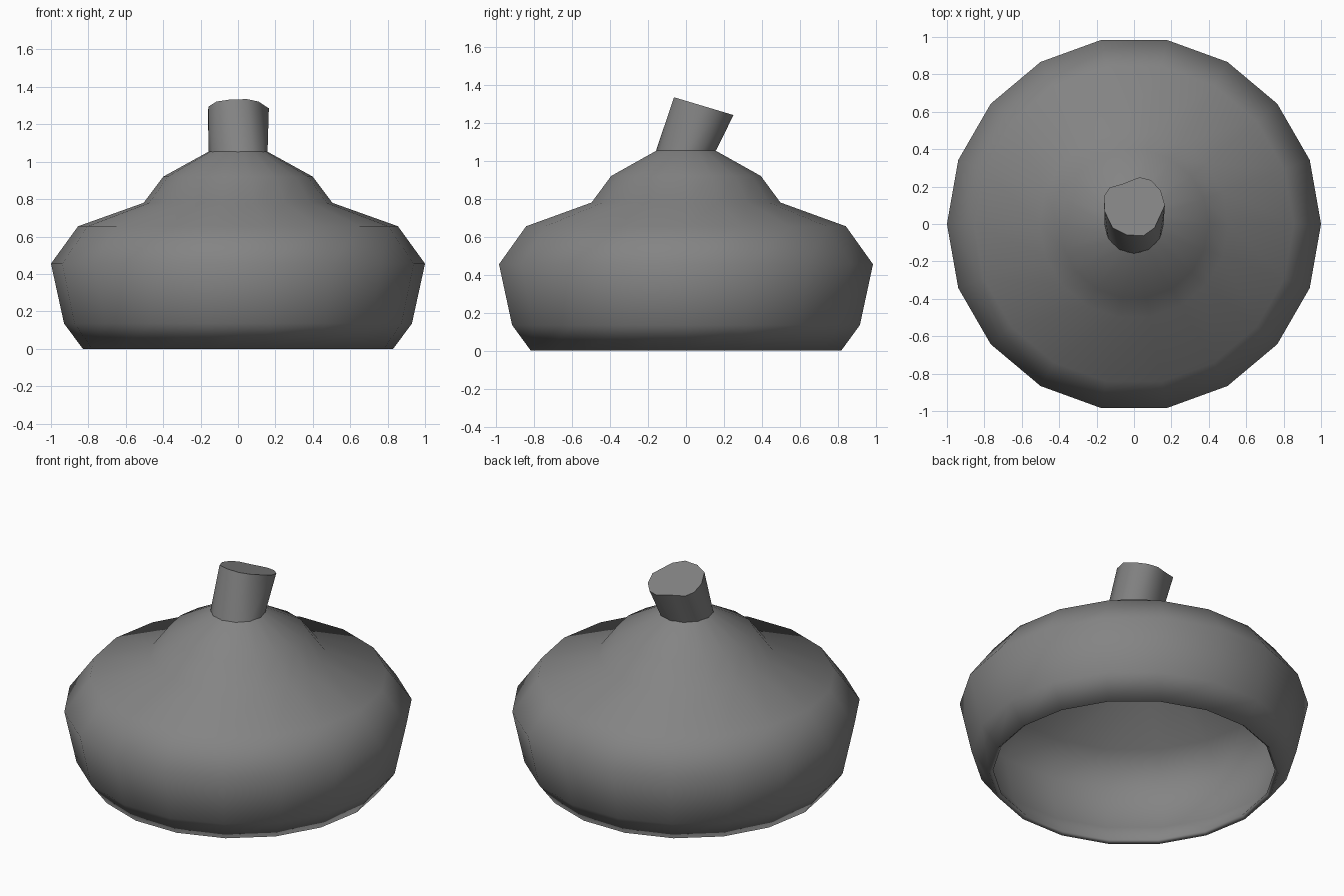
import bpy, bmesh
from math import cos, sin, tau

if "Cube" in bpy.data.objects:
    bpy.data.objects.remove(bpy.data.objects["Cube"])

# Dark grey shared by both parts
grey = bpy.data.materials.new("dark_grey")
grey.diffuse_color = (0.23, 0.23, 0.23, 1)
grey.use_nodes = True
grey.node_tree.nodes["Principled BSDF"].inputs["Base Color"].default_value = grey.diffuse_color


def loft(name, rings, cap_top=False):
    """Skin a stack of equal-length vertex rings into one object."""
    bm = bmesh.new()
    loops = [[bm.verts.new(p) for p in ring] for ring in rings]
    for low, high in zip(loops, loops[1:]):
        n = len(low)
        for i in range(n):
            j = (i + 1) % n
            bm.faces.new((low[i], low[j], high[j], high[i])).smooth = True
    if cap_top:
        cap = bm.faces.new(loops[-1])
        for edge in cap.edges:
            edge.smooth = False
    mesh = bpy.data.meshes.new(name)
    bm.to_mesh(mesh)
    bm.free()
    mesh.materials.append(grey)
    obj = bpy.data.objects.new(name, mesh)
    bpy.context.collection.objects.link(obj)
    return obj


def circle(r, z, n):
    return [(r * cos(tau * i / n), r * sin(tau * i / n), z) for i in range(n)]


# Squat 18-sided hollow body: outer wall, rolled rim and inner wall
outer = [(0.83, 0.0), (0.93, 0.135), (1.0, 0.455), (0.855, 0.655),
         (0.505, 0.78), (0.40, 0.92), (0.155, 1.055)]
inner = [(0.12, 1.03), (0.375, 0.90), (0.485, 0.755), (0.835, 0.63),
         (0.965, 0.45), (0.90, 0.15), (0.808, 0.018)]
loft("body", [circle(r, z, 18) for r, z in inner + outer])

# Stem leaning towards the back, with an irregular slanted cut on top
cut = [(0.165, 0.10), (0.142, 0.18), (0.09, 0.235), (0.03, 0.25),
       (-0.06, 0.215), (-0.13, 0.195), (-0.16, 0.15), (-0.158, 0.07),
       (-0.115, -0.02), (-0.04, -0.058), (0.05, -0.063), (0.11, -0.02)]
top = [(x, y, 1.335 - 0.30 * (y + 0.065)) for x, y in cut]
loft("stem", [circle(0.158, 1.053, 12), top], cap_top=True)
